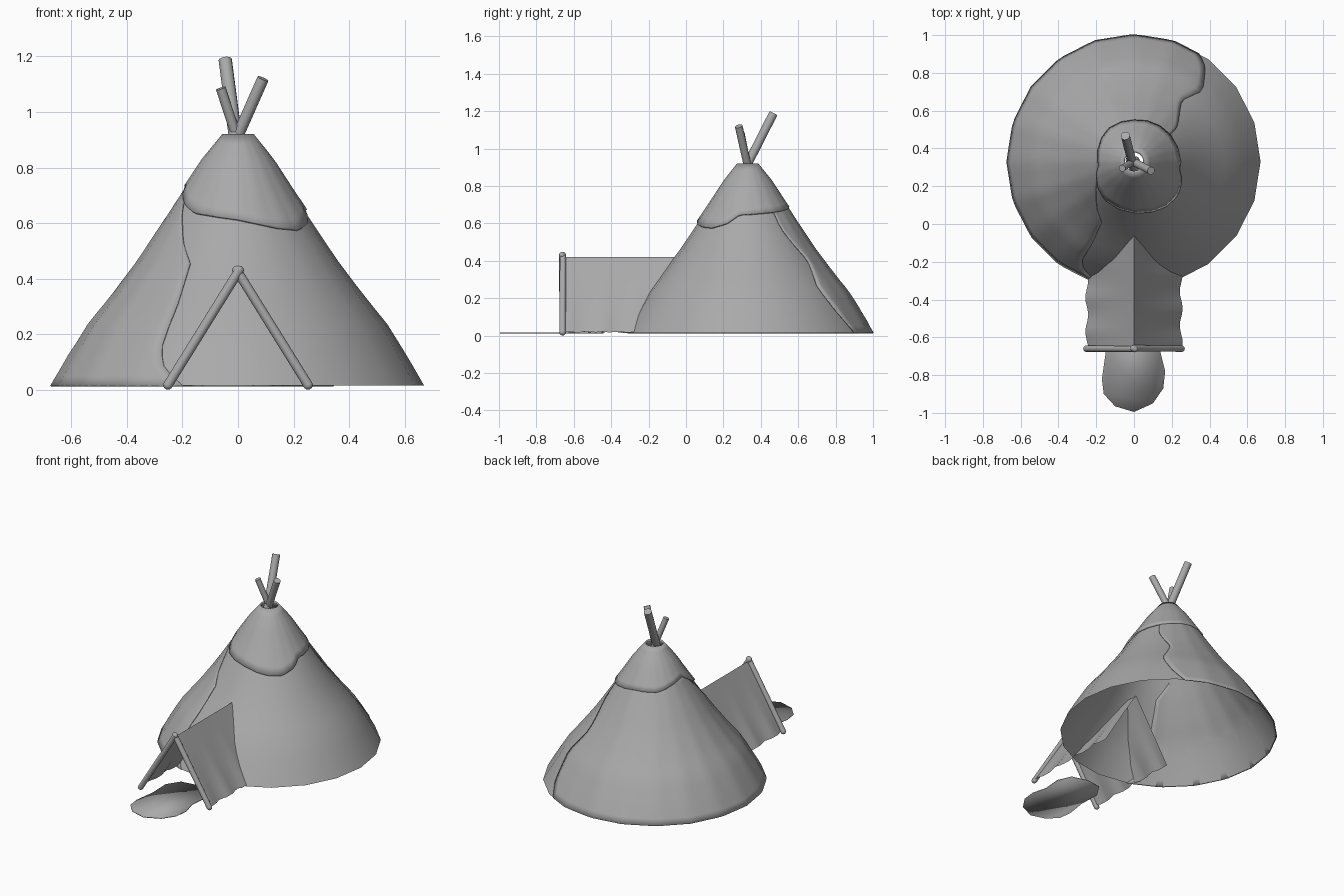
import bpy, math
from mathutils import Vector

if "Cube" in bpy.data.objects:
    bpy.data.objects.remove(bpy.data.objects["Cube"])

grey = bpy.data.materials.new("plain grey canvas")
grey.diffuse_color = (0.4, 0.4, 0.4, 1)
grey.use_nodes = True
grey.node_tree.nodes["Principled BSDF"].inputs["Base Color"].default_value = grey.diffuse_color
CY = 0.33      # tent centre in y
SIDES = 20


def interp(pts, x):
    """Piecewise linear lookup in sorted (x, value) pairs."""
    if x <= pts[0][0]:
        return pts[0][1]
    for (a, b), (c, d) in zip(pts, pts[1:]):
        if x <= c:
            return b + (d - b) * (x - a) / (c - a)
    return pts[-1][1]


PROFILE = [(0.015, .67), (.12, .61), (.24, .535), (.35, .445), (.47, .355),
           (.62, .255), (.72, .19), (.83, .122), (.92, .052)]


def wall(deg, z, off=0.0):
    """Point on the 20-sided tent wall, moved outwards by off."""
    step = 360 / SIDES
    r = interp(PROFILE, z) * math.cos(math.radians(step / 2))
    r = r / math.cos(math.radians(deg % step - step / 2)) + off
    a = math.radians(deg)
    return (r * math.cos(a), CY + r * math.sin(a), z)


def make(name, verts, faces, thick=0, angle=40):
    me = bpy.data.meshes.new(name)
    me.from_pydata(verts, [], faces)
    me.materials.append(grey)
    ob = bpy.data.objects.new(name, me)
    bpy.context.collection.objects.link(ob)
    bpy.ops.object.select_all(action='DESELECT')
    bpy.context.view_layer.objects.active = ob
    ob.select_set(True)
    bpy.ops.object.shade_smooth_by_angle(angle=math.radians(angle))
    if thick:
        m = ob.modifiers.new("thickness", 'SOLIDIFY')
        m.thickness = thick
        m.offset = -1
    return ob


def sheet(name, nu, nv, fn, closed=False, thick=0):
    """Grid surface: fn(u, v) gives a point for u, v in 0..1."""
    cols = nu if closed else nu + 1
    verts = [fn(i / nu, j / nv) for j in range(nv + 1) for i in range(cols)]
    faces = []
    for j in range(nv):
        for i in range(nu):
            k = (i + 1) % cols
            faces.append((j * cols + i, j * cols + k, (j + 1) * cols + k, (j + 1) * cols + i))
    return make(name, verts, faces, thick)


def pole(name, a, b, r):
    a, b = Vector(a), Vector(b)
    bpy.ops.mesh.primitive_cylinder_add(vertices=14, radius=r, depth=(b - a).length,
                                        location=(a + b) / 2)
    ob = bpy.context.object
    ob.name = name
    ob.rotation_euler = (b - a).to_track_quat('Z', 'Y').to_euler()
    ob.data.materials.append(grey)
    bpy.ops.object.shade_smooth_by_angle(angle=math.radians(40))


# main tent wall
sheet("tent_wall", SIDES, 12, lambda u, v: wall(u * 360, 0.015 + 0.885 * v), True)

# overlapping cloth layer on the left, with wavy seams
FRONT_SEAM = [(.015, 253), (.08, 245), (.15, 242), (.3, 243), (.46, 242), (.62, 219), (.72, 198)]
BACK_SEAM = [(.015, 59), (.1, 53), (.26, 46), (.4, 52), (.45, 49), (.58, 38), (.72, 36)]


def overlap(u, v):
    z = 0.015 + 0.735 * v
    a, b = interp(BACK_SEAM, z), interp(FRONT_SEAM, z)
    return wall(a + (b - a) * u, z, 0.006)


sheet("overlapping_cloth", 48, 20, overlap, thick=0.005)

# top cap with uneven hem
HEM = [(0, .65), (45, .665), (90, .69), (130, .69), (160, .72), (185, .74), (210, .68),
       (230, .64), (270, .615), (300, .585), (318, .578), (335, .60), (350, .65), (360, .65)]


def cap(u, v):
    z0 = interp(HEM, u * 360)
    return wall(u * 360, z0 + (0.92 - z0) * v, 0.013 - 0.008 * v)


sheet("top_cap", 60, 8, cap, True, 0.01)

# crossing poles above the cap
pole("top_pole_back", (0.0, .29, .84), (-.046, .467, 1.188), .024)
pole("top_pole_right", (-.025, .34, .86), (.09, .282, 1.12), .021)
pole("top_pole_left", (.012, .34, .86), (-.062, .295, 1.085), .018)


# entrance canopy: two sloping sheets with a wavy hem
def canopy(side):
    def fn(u, v):
        y = -0.645 + 0.665 * u
        wave = 0.008 * math.sin(u * 23 + side) * (1 - v)
        half = 0.25 + wave
        sag = 0.006 * math.sin(math.pi * v) * math.sin(math.pi * u)
        return (side * (half * (1 - v) - sag), y,
                0.015 + 0.405 * v + abs(wave) * 0.8)
    return fn


for side, label in ((-1, "left"), (1, "right")):
    sheet("canopy_" + label, 20, 8, canopy(side))
    # door frame poles with rounded ends
    foot, top = (side * .252, -.66, .018), (side * -.004, -.66 + side * .002, .43)
    pole("door_pole_" + label, foot, top, .017)
    for end, p in (("foot", foot), ("tip", top)):
        bpy.ops.mesh.primitive_uv_sphere_add(segments=12, ring_count=8, radius=.0172, location=p)
        ob = bpy.context.object
        ob.name = "door_pole_%s_%s" % (end, label)
        ob.data.materials.append(grey)
        bpy.ops.object.shade_smooth_by_angle(angle=math.radians(40))

# door mat hide on the ground
MAT = [(0, -.995), (.1, -.95), (.155, -.87), (.165, -.78), (.14, -.68), (.15, -.56), (.11, -.47),
       (0, -.44), (-.1, -.455), (-.155, -.54), (-.15, -.68), (-.17, -.82), (-.16, -.9), (-.1, -.965)]
make("door_mat", [(x, y, .017) for x, y in MAT], [tuple(range(len(MAT)))], 0.005)
